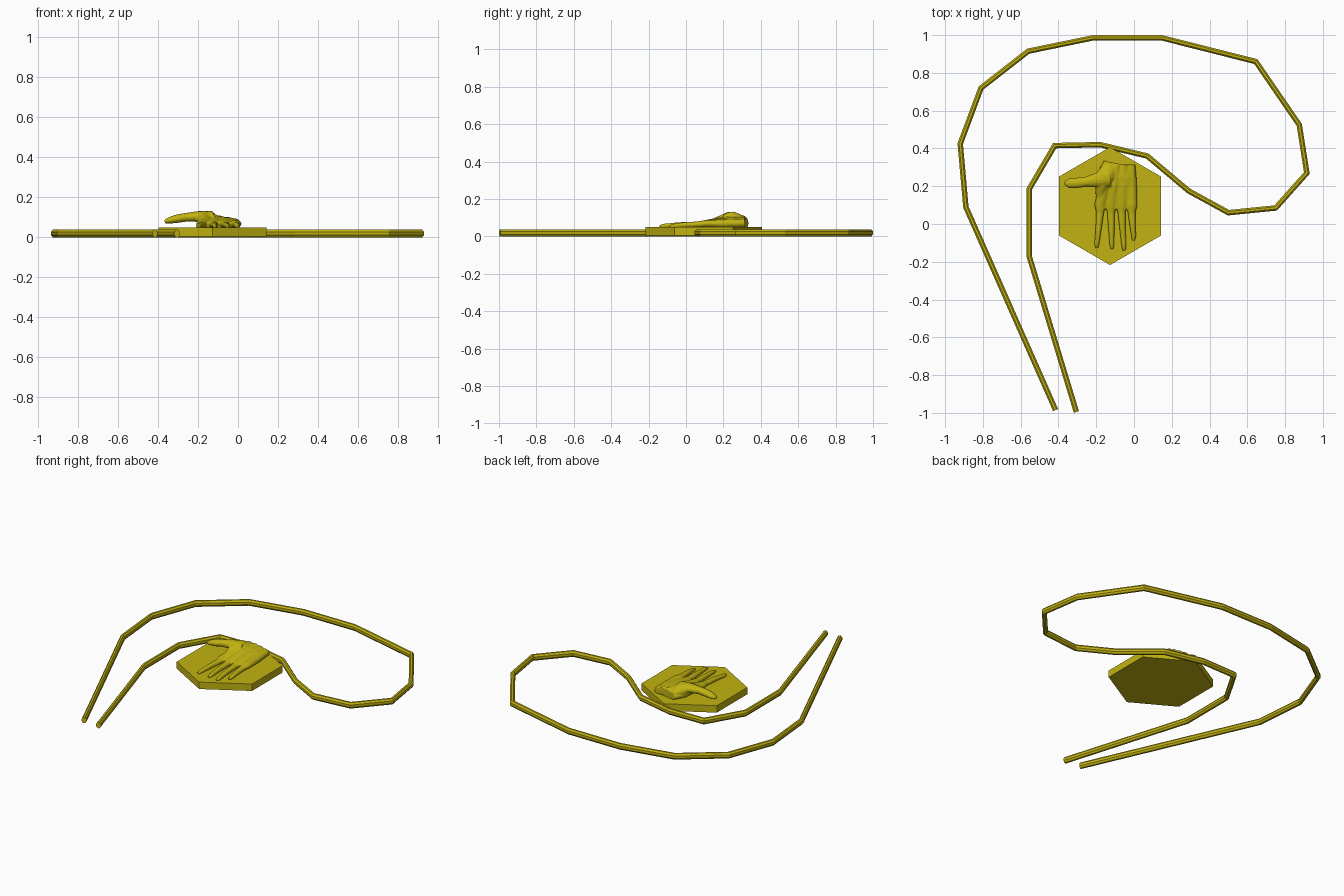
import bpy, bmesh, math
from mathutils import Vector

cube = bpy.data.objects.get("Cube")
if cube:
    bpy.data.objects.remove(cube, do_unlink=True)

# Single olive yellow material
OLIVE = (0.54, 0.45, 0.006, 1.0)
olive = bpy.data.materials.new("olive_yellow")
olive.use_nodes = True
olive.diffuse_color = OLIVE
shader = olive.node_tree.nodes["Principled BSDF"]
shader.inputs["Base Color"].default_value = OLIVE
shader.inputs["Roughness"].default_value = 0.7


def make_object(name, bm):
    bmesh.ops.recalc_face_normals(bm, faces=bm.faces[:])
    mesh = bpy.data.meshes.new(name)
    bm.to_mesh(mesh)
    bm.free()
    mesh.materials.append(olive)
    obj = bpy.data.objects.new(name, mesh)
    bpy.context.collection.objects.link(obj)
    return obj


def add_tube(bm, stations, sides):
    """Sweep an ellipse through (x, y, z, half_width, half_height) with mitred corners."""
    pts = [Vector(s[:3]) for s in stations]
    rings = []
    for i, (p, s) in enumerate(zip(pts, stations)):
        d_in = (p - pts[max(i - 1, 0)]).normalized()
        d_out = (pts[min(i + 1, len(pts) - 1)] - p).normalized()
        tangent = (d_in + d_out).normalized()
        side = tangent.cross(Vector((0, 0, 1))).normalized()
        up = side.cross(tangent)
        mitre = 1.0
        if 0 < i < len(pts) - 1:
            mitre = 1 / max(tangent.dot(d_in), 0.5)
        ring = []
        for k in range(sides):
            a = math.tau * (k + 0.5) / sides
            ring.append(bm.verts.new(p + side * (math.cos(a) * s[3] * mitre)
                                     + up * (math.sin(a) * s[4])))
        rings.append(ring)
    for a, b in zip(rings, rings[1:]):
        for k in range(sides):
            n = (k + 1) % sides
            bm.faces.new((a[k], a[n], b[n], b[k]))
    bm.faces.new(rings[0][::-1])
    bm.faces.new(rings[-1])


# Looped border cord
path = [(-0.415, -0.985), (-0.89, 0.09), (-0.92, 0.425), (-0.81, 0.72),
        (-0.56, 0.915), (-0.22, 0.985), (0.15, 0.985), (0.645, 0.86),
        (0.875, 0.525), (0.915, 0.27), (0.75, 0.085), (0.50, 0.06),
        (0.29, 0.175), (0.07, 0.36), (-0.18, 0.42), (-0.42, 0.415),
        (-0.555, 0.185), (-0.555, -0.17), (-0.305, -0.995)]
bm = bmesh.new()
add_tube(bm, [(x, y, 0.019, 0.0155, 0.0205) for x, y in path], 8)
make_object("border_cord", bm)

# Hexagonal base plate
bm = bmesh.new()
bmesh.ops.create_cone(bm, cap_ends=True, segments=6, radius1=0.312,
                      radius2=0.312, depth=0.045)
corner = max(bm.verts, key=lambda v: v.co.y)
turn = 0 if abs(corner.co.x) < 0.01 else math.pi / 6
for v in bm.verts:
    x, y = v.co.x, v.co.y
    v.co.x = x * math.cos(turn) - y * math.sin(turn) - 0.127
    v.co.y = x * math.sin(turn) + y * math.cos(turn) + 0.095
    v.co.z += 0.0275
make_object("hexagon_plate", bm)

# Open hand: four finger rays, palm, thumb mound and thumb fused together
bm = bmesh.new()
fingers = [  # wrist x, knuckle x, tip x, tip y, palm height
    (-0.130, -0.180, -0.197, -0.125, 0.088),
    (-0.095, -0.122, -0.117, -0.130, 0.086),
    (-0.055, -0.066, -0.053, -0.138, 0.080),
    (-0.020, -0.012, -0.002, -0.085, 0.072)]
for wrist, knuckle, tip, tip_y, z in fingers:
    middle = (knuckle + tip) / 2
    add_tube(bm, [
        (wrist, 0.315, z, 0.028, 0.024),
        ((wrist + knuckle) / 2, 0.20, z - 0.004, 0.032, 0.024),
        (knuckle, 0.10, 0.068, 0.030, 0.019),
        (knuckle, 0.06, 0.064, 0.021, 0.016),
        (middle, (tip_y + 0.06) / 2, 0.061, 0.016, 0.015),
        (tip, tip_y + 0.02, 0.056, 0.013, 0.012),
        (tip, tip_y - 0.003, 0.053, 0.008, 0.007)], 12)
# Palm body
add_tube(bm, [(-0.078, 0.318, 0.070, 0.085, 0.030),
              (-0.092, 0.25, 0.070, 0.108, 0.034),
              (-0.095, 0.15, 0.066, 0.110, 0.026),
              (-0.095, 0.08, 0.062, 0.100, 0.016)], 16)
# Thumb mound
add_tube(bm, [(-0.115, 0.31, 0.082, 0.040, 0.025),
              (-0.150, 0.255, 0.092, 0.050, 0.041),
              (-0.172, 0.20, 0.084, 0.036, 0.035),
              (-0.180, 0.14, 0.072, 0.022, 0.020)], 14)
# Thumb
add_tube(bm, [(-0.13, 0.245, 0.098, 0.050, 0.034),
              (-0.20, 0.232, 0.104, 0.038, 0.027),
              (-0.26, 0.222, 0.100, 0.026, 0.022),
              (-0.31, 0.217, 0.092, 0.028, 0.021),
              (-0.345, 0.216, 0.084, 0.025, 0.016),
              (-0.367, 0.216, 0.078, 0.013, 0.009)], 14)
hand = make_object("open_hand", bm)
fuse = hand.modifiers.new("fuse", "REMESH")
fuse.mode = "VOXEL"
fuse.voxel_size = 0.004
fuse.use_smooth_shade = True
soften = hand.modifiers.new("soften", "SMOOTH")
soften.factor = 0.5
soften.iterations = 4
